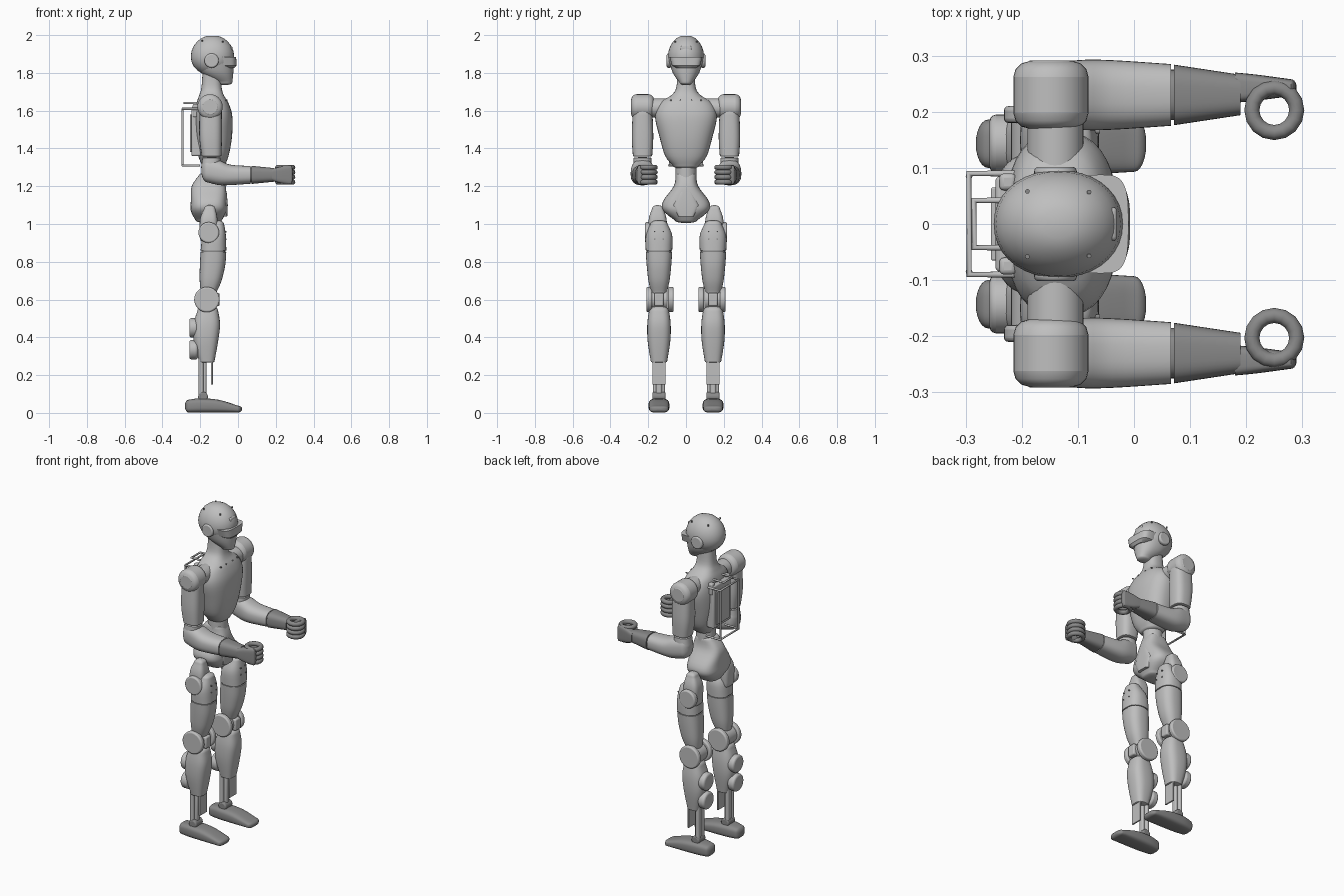
import bpy, bmesh, math
from mathutils import Vector

cube = bpy.data.objects.get("Cube")
if cube:
    bpy.data.objects.remove(cube, do_unlink=True)


def material(name, value):
    mat = bpy.data.materials.new(name)
    mat.use_nodes = True
    colour = (value, value, value, 1)
    mat.diffuse_color = colour
    mat.node_tree.nodes["Principled BSDF"].inputs["Base Color"].default_value = colour
    return mat


BODY = material("light grey shell", .52)
DARK = material("dark grey", .25)
X, Y, Z = Vector((1, 0, 0)), Vector((0, 1, 0)), Vector((0, 0, 1))
ARM, LEG = .23, .143  # sideways distance of the limbs from the middle


def mirror_sideways(obj):
    modifier = obj.modifiers.new("Mirror", 'MIRROR')
    modifier.use_axis = (False, True, False)


def finish(name, bm, mat, side, bevel=0):
    """Turn a bmesh into an object, mirrored when it stands off the middle."""
    bmesh.ops.recalc_face_normals(bm, faces=bm.faces)
    mesh = bpy.data.meshes.new(name)
    bm.to_mesh(mesh)
    bm.free()
    mesh.materials.append(mat)
    obj = bpy.data.objects.new(name, mesh)
    bpy.context.collection.objects.link(obj)
    if bevel:
        modifier = obj.modifiers.new("Bevel", 'BEVEL')
        modifier.width, modifier.segments = bevel, 3
    if side:
        mirror_sideways(obj)


def blend(a, b, c, d, t):
    return b + t / 2 * (c - a + t * (2 * a - 5 * b + 4 * c - d + t * (3 * (b - c) + d - a)))


def loft(name, rows, side=0, along=Z, mat=BODY, power=2.5, steps=4, dome=(0, 0)):
    """Skin rounded sections: position, centre, half depth, half width."""
    last = len(rows) - 1
    sections = []
    for i in range(last):
        near = [rows[max(i - 1, 0)], rows[i], rows[i + 1], rows[min(i + 2, last)]]
        for k in range(steps):
            sections.append([blend(*values, k / steps) for values in zip(*near)])
    sections.append(rows[-1])

    # Round off the ends
    def cap(row, height):
        angles = [math.radians(a) for a in range(15, 90, 15)] if height else []
        return [(row[0] + height * math.sin(a), row[1],
                 row[2] * math.cos(a), row[3] * math.cos(a)) for a in angles]
    sections = cap(rows[0], -dome[0])[::-1] + sections + cap(rows[-1], dome[1])

    bm = bmesh.new()
    depth_axis = X if along == Z else Z
    count = 36
    rings = []
    for position, centre, depth, width in sections:
        ring = []
        for k in range(count):
            c, s = math.cos(math.tau * k / count), math.sin(math.tau * k / count)
            u = math.copysign(abs(c) ** (2 / power), c)
            v = math.copysign(abs(s) ** (2 / power), s)
            ring.append(bm.verts.new(along * position + depth_axis * (centre + depth * u)
                                     + Y * (side + width * v)))
        rings.append(ring)
    for low, high in zip(rings, rings[1:]):
        for k in range(count):
            bm.faces.new((low[k - 1], low[k], high[k], high[k - 1]))
    bm.faces.new(rings[0])
    bm.faces.new(rings[-1])
    finish(name, bm, mat, side)


def disc(name, centre, radius, depth, axis, mat=BODY, bevel=.008):
    bm = bmesh.new()
    bmesh.ops.create_cone(bm, cap_ends=True, segments=32,
                          radius1=radius, radius2=radius, depth=depth)
    turn = Z.rotation_difference(axis).to_matrix()
    bmesh.ops.rotate(bm, verts=bm.verts, matrix=turn)
    bmesh.ops.translate(bm, verts=bm.verts, vec=centre)
    finish(name, bm, mat, centre[1], bevel)


def box(name, centre, size, bevel=.008):
    bm = bmesh.new()
    bmesh.ops.create_cube(bm, size=1)
    bmesh.ops.scale(bm, verts=bm.verts, vec=size)
    bmesh.ops.translate(bm, verts=bm.verts, vec=centre)
    finish(name, bm, BODY, centre[1], bevel)


def tube(name, points, radius, mat=BODY, closed=False, pair=False):
    curve = bpy.data.curves.new(name, 'CURVE')
    curve.dimensions, curve.bevel_depth, curve.use_fill_caps = '3D', radius, True
    spline = curve.splines.new('POLY')
    spline.points.add(len(points) - 1)
    spline.use_cyclic_u = closed
    for point, position in zip(spline.points, points):
        point.co = (*position, 1)
    curve.materials.append(mat)
    obj = bpy.data.objects.new(name, curve)
    bpy.context.collection.objects.link(obj)
    if pair:
        mirror_sideways(obj)


def screws(name, places, axis):
    for place in places:
        disc(name, place, .004, .01, axis, DARK, bevel=0)


# Head, visor and ears
loft("cranium", [(1.885, -.135, .115, .096)], power=2.1, dome=(.1, .115))
loft("jaw", [(1.75, -.07, .04, .035), (1.8, -.11, .085, .07), (1.87, -.13, .107, .09)],
     power=2.2, dome=(.015, .02))
loft("visor", [(1.825, -.07, .05, .05), (1.84, -.06, .053, .075), (1.885, -.06, .05, .088)],
     power=3.5, steps=1)
disc("ear_caps", (-.14, .09, 1.865), .038, .024, Y)
box("brow_plate", (-.04, 0, 1.93), (.02, .06, .025))
screws("head_screws", [(-.19, .058, 1.97), (-.08, .057, 1.965)], Z)

# Torso running into the neck
loft("torso", [(1.31, -.13, .06, .07), (1.36, -.13, .08, .11), (1.46, -.13, .098, .14),
               (1.57, -.13, .1, .164), (1.64, -.135, .085, .14), (1.68, -.14, .066, .08),
               (1.72, -.14, .054, .052), (1.8, -.14, .048, .046)], dome=(.02, 0))
screws("chest_screws", [(-.06, y, 1.655) for y in (.03, .08)], X)

# Backpack and tube frame
box("backpack", (-.222, 0, 1.49), (.05, .17, .26))
box("backpack_panel", (-.25, 0, 1.48), (.01, .13, .2), bevel=.003)
box("backpack_pods", (-.225, .075, 1.6), (.03, .03, .07))


def handle(name, half, reach, height):
    tube(name, [(-.2, -half, height), (-reach, -half, height),
                (-reach, half, height), (-.2, half, height)], .006)


for z in (1.31, 1.61):
    handle("frame_loop", .09, .294, z)
handle("carry_handle", .042, .285, 1.64)
tube("frame_uprights", [(-.294, .085, z) for z in (1.31, 1.61)], .006, pair=True)

# Waist and pelvis
disc("waist", (-.135, 0, 1.26), .055, .12, Z)
loft("pelvis", [(1.02, -.155, .07, .06), (1.07, -.155, .095, .12), (1.12, -.155, .095, .122),
                (1.2, -.155, .09, .065), (1.26, -.145, .06, .054)], power=3, dome=(.015, .015))
loft("pelvis_plate", [(1.04, -.08, .023, .04), (1.1, -.08, .026, .07), (1.17, -.08, .02, .03)],
     power=4, steps=1)

# Shoulders and arms
disc("shoulder_links", (-.14, .15, 1.615), .05, .12, Y)
disc("shoulders", (-.148, ARM, 1.62), .067, .12, Y, bevel=.028)
disc("shoulder_caps", (-.148, .285, 1.62), .042, .012, Y, bevel=.004)
loft("upper_arms", [(1.36, -.14, .052, .051), (1.46, -.145, .06, .057), (1.6, -.145, .059, .052)],
     ARM, power=2.8, dome=(.004, .02))
loft("elbow_sleeves", [(1.3, -.145, .05, .05), (1.35, -.14, .048, .047)], ARM, dome=(.07, .004))
loft("forearms", [(-.16, 1.285, .065, .053), (-.1, 1.272, .066, .062), (-.04, 1.26, .054, .062),
                  (.066, 1.26, .047, .055)], ARM, X, dome=(.035, 0))
loft("wrist_joints", [(.05, 1.26, .04, .045), (.08, 1.26, .04, .045)], ARM, X, DARK)
loft("wrist_cuffs", [(.071, 1.26, .048, .054), (.19, 1.26, .036, .036)], ARM, X, DARK, power=3)

# Hands curled into open rings
loft("palms", [(.18, 1.26, .03, .027), (.22, 1.26, .042, .023), (.28, 1.26, .05, .015)],
     .243, X, DARK, power=4, dome=(0, .01))
turns = [math.tau * k / 16 for k in range(16)]
for finger in range(4):
    tube("finger_ring", [(.25 + .04 * math.cos(a), .203 + .04 * math.sin(a), 1.222 + finger * .026)
                         for a in turns], .0135, DARK, closed=True, pair=True)

# Hips and thighs
loft("hip_brackets", [(.92, -.155, .045, .045), (1.02, -.155, .047, .048), (1.08, -.15, .03, .03)],
     .15, power=3.5, dome=(.02, .02))
disc("hip_discs", (-.155, .2, .955), .055, .034, Y)
loft("thighs", [(.64, -.155, .042, .042), (.7, -.145, .058, .056), (.78, -.135, .067, .065),
                (.852, -.13, .068, .07)], LEG, dome=(.02, 0))
loft("thigh_seams", [(.84, -.13, .063, .065), (.87, -.13, .063, .065)], LEG, mat=DARK)
loft("upper_thighs", [(.859, -.13, .068, .07), (.94, -.125, .061, .07), (1, -.11, .036, .045)],
     LEG, dome=(0, .02))
screws("thigh_screws", [(-.066, y, z) for y in (.12, .165) for z in (.92, .96)], X)

# Knees
disc("knee_cores", (-.165, LEG, .6), .054, .09, Y)
for y in (.08, .195):
    disc("knee_discs", (-.165, y, .6), .067, .03, Y)
box("knee_caps", (-.115, LEG, .6), (.035, .05, .07))

# Shins with rear motors
loft("shins", [(.54, -.16, .055, .053), (.47, -.165, .07, .062), (.38, -.17, .065, .06),
               (.27, -.165, .04, .043)][::-1], LEG, power=2.8, dome=(.004, .03))
for z in (.45, .335):
    disc("calf_motors", (-.235, LEG, z), .052, .045, X, bevel=.012)
box("shin_guards", (-.138, LEG, .215), (.01, .07, .13), bevel=.003)

# Ankles and feet
for offset in (-.02, .02):
    disc("ankle_rods", (-.195, LEG + offset, .18), .013, .24, Z, bevel=.002)
box("ankle_posts", (-.185, LEG, .18), (.035, .03, .22))
disc("ankle_joints", (-.185, LEG, .085), .026, .07, Y, DARK)
loft("feet", [(-.26, .036, .034, .043), (-.2, .039, .038, .053), (-.1, .035, .034, .055),
              (0, .02, .018, .05)], LEG, X, DARK, power=3.2, dome=(.022, .022))

# Smooth shading with sharp edges kept
bpy.ops.object.select_all(action='DESELECT')
for obj in bpy.context.collection.objects:
    if obj.type == 'MESH':
        obj.select_set(True)
        bpy.context.view_layer.objects.active = obj
bpy.ops.object.shade_smooth_by_angle(angle=math.radians(35))
